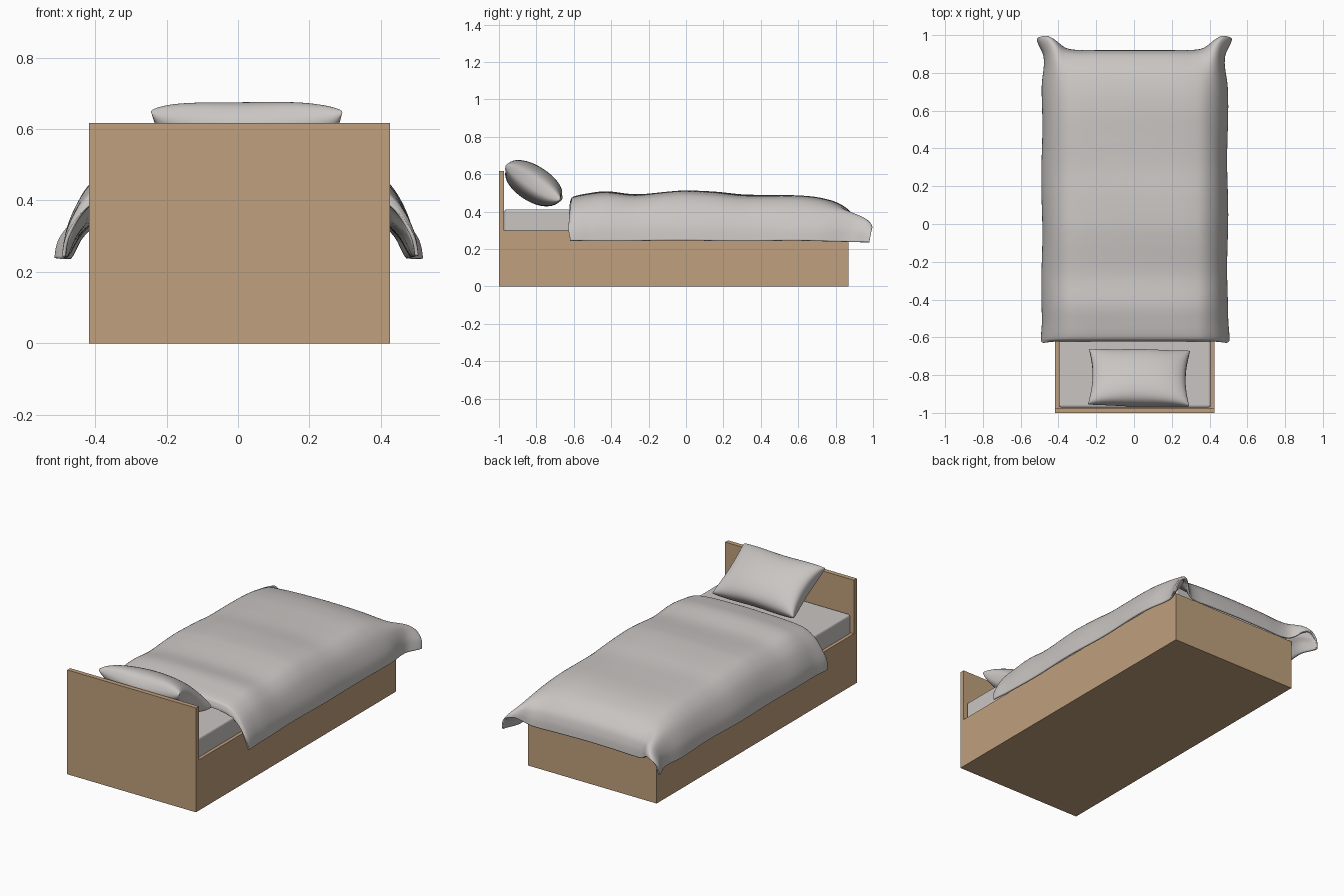
import bpy, bmesh, math
from mathutils import Vector, Matrix

if "Cube" in bpy.data.objects:
    bpy.data.objects.remove(bpy.data.objects["Cube"])


def material(name, rgb):
    m = bpy.data.materials.new(name)
    m.diffuse_color = (*rgb, 1)
    m.use_nodes = True
    m.node_tree.nodes["Principled BSDF"].inputs["Base Color"].default_value = m.diffuse_color
    return m


WOOD = material("oak_wood", (0.525, 0.35, 0.205))
LINEN = material("grey_linen", (0.585, 0.56, 0.545))


def finish(name, bm, mat, smooth=False):
    bmesh.ops.recalc_face_normals(bm, faces=bm.faces)
    me = bpy.data.meshes.new(name)
    bm.to_mesh(me)
    bm.free()
    me.materials.append(mat)
    ob = bpy.data.objects.new(name, me)
    bpy.context.collection.objects.link(ob)
    if smooth:
        me.shade_smooth()
    return ob


def box(name, lo, hi, mat, bevel=0):
    bm = bmesh.new()
    size = [b - a for a, b in zip(lo, hi)]
    mid = [(a + b) / 2 for a, b in zip(lo, hi)]
    bmesh.ops.create_cube(bm, size=1, matrix=Matrix.Translation(mid) @ Matrix.Diagonal((*size, 1)))
    if bevel:
        bmesh.ops.bevel(bm, geom=bm.edges[:], offset=bevel, segments=3, profile=0.5, affect='EDGES')
    return finish(name, bm, mat)


def spline(table, t):
    """Catmull-Rom through the table rows, t in row units."""
    n = len(table) - 1
    i = min(int(t), n - 1)
    f = t - i
    p0, p1, p2, p3 = (table[max(0, min(n, k))] for k in (i - 1, i, i + 1, i + 2))
    return [0.5 * (2 * b + (c - a) * f + (2 * a - 5 * b + 4 * c - d) * f * f
                   + (3 * b - a - 3 * c + d) * f ** 3) for a, b, c, d in zip(p0, p1, p2, p3)]


def smoothstep(a, b, x):
    t = max(0, min(1, (x - a) / (b - a)))
    return t * t * (3 - 2 * t)


# Wooden frame and headboard, mattress
CX = 0.004
box("bed_base", (CX - 0.421, -0.98, 0), (CX + 0.421, 0.87, 0.30), WOOD)
box("headboard", (CX - 0.421, -1.0, 0), (CX + 0.421, -0.973, 0.617), WOOD)
box("mattress", (CX - 0.402, -0.971, 0.29), (CX + 0.402, 0.85, 0.412), LINEN, 0.012)

# Duvet across: x, side drop fraction, drop at the foot, y at the foot
ACROSS = [(0, 0, .205, .922), (.2, .01, .205, .922), (.31, .04, .20, .922), (.37, .10, .175, .935),
          (.42, .25, .10, .975), (.455, .45, .05, .996), (.482, .72, .015, .99), (.492, 1, 0, .98)]
# Duvet along: y, top height, foot drop fraction
ALONG = [(-.622, .435, 0), (-.618, .458, 0), (-.60, .48, 0), (-.52, .497, 0), (-.42, .508, 0),
         (-.27, .494, 0), (-.1, .508, 0), (0, .513, 0), (.15, .506, 0), (.3, .492, 0),
         (.45, .490, 0), (.6, .488, 0), (.72, .486, .06), (.82, .483, .2), (.89, .48, .45),
         (.915, .48, .72), (.922, .48, 1)]
NA, NL, SUB = len(ACROSS) - 1, len(ALONG) - 1, 6


def duvet_point(a, l):
    side = -1 if a < 0 else 1
    x, drop, foot_drop, foot_y = spline(ACROSS, abs(a))
    y, top, f = spline(ALONG, l)
    hang = smoothstep(.1, .9, drop)
    x += hang * (0.003 * math.sin(y * 11 + side) + 0.008 * smoothstep(-.5, -.62, y))
    x += hang * (0.026 * smoothstep(.84, .92, y) - 0.014 * math.exp(-((y - .82) / .06) ** 2))
    hem = 0.245 + 0.002 * math.sin(y * 9 + side * 2) - 0.006 * smoothstep(.5, .9, y)
    z = hem + (top - hem) * (1 - drop) - foot_drop * f
    z += 0.0015 * math.sin(7 * side * x + 9 * y) * (1 - drop)
    y += (foot_y - .922) * smoothstep(.70, .922, y)
    # front edge fans out a little on the sides instead of tucking under
    y -= hang * (0.010 * max(0, 1 - l) - 0.012 * smoothstep(.6, 1, drop) * max(0, 1 - l / 4))
    return Vector((CX + side * x, y, z))


bm = bmesh.new()
cols, rows = 2 * NA * SUB + 1, NL * SUB + 1
top = [[bm.verts.new(duvet_point(i / SUB - NA, j / SUB)) for i in range(cols)] for j in range(rows)]
for j in range(rows - 1):
    for i in range(cols - 1):
        bm.faces.new((top[j][i], top[j][i + 1], top[j + 1][i + 1], top[j + 1][i]))
bm.normal_update()
# Padded underside, pinched towards the hem and thin in the hanging corners
under = []
for j in range(rows):
    line = []
    for i in range(cols):
        da = (NA - abs(i / SUB - NA)) / 1.5
        dl = min(j / SUB / 3, (rows - 1 - j) / SUB / 2.5)
        corner = smoothstep(0, 1.6, max(da / 2, dl))
        t = 0.010 + 0.045 * min(1, da, dl) * corner
        line.append(bm.verts.new(top[j][i].co - top[j][i].normal * t))
    under.append(line)
for j in range(rows - 1):
    for i in range(cols - 1):
        bm.faces.new((under[j][i], under[j + 1][i], under[j + 1][i + 1], under[j][i + 1]))
for j in range(rows - 1):
    for i in (0, cols - 1):
        bm.faces.new((top[j][i], top[j + 1][i], under[j + 1][i], under[j][i]))
for i in range(cols - 1):
    for j in (0, rows - 1):
        bm.faces.new((top[j][i], top[j][i + 1], under[j][i + 1], under[j][i]))
finish("duvet", bm, LINEN, True)

# Pillow: two puffed sheets sharing a pinched seam, leaning on the headboard
bm = bmesh.new()
N = 36
seam = {}
for s in (1, -1):
    grid = []
    for j in range(N + 1):
        line = []
        for i in range(N + 1):
            u = math.sin((i / N - .5) * math.pi)
            v = math.sin((j / N - .5) * math.pi)
            edge = i in (0, N) or j in (0, N)
            x = 0.268 * u * (1 - 0.08 * (1 - v * v))
            y = 0.172 * v * (1 - 0.05 * (1 - u * u))
            puff = max(0, 1 - u * u) ** 0.32 * max(0, 1 - v * v) ** 0.4
            z = s * (0.088 if s > 0 else 0.102) * puff + 0.005 * math.sin(19 * x + 8 * y) * (1 - puff)
            if edge and (i, j) in seam:
                vert = seam[i, j]
            else:
                vert = bm.verts.new((x, y, z))
                if edge:
                    seam[i, j] = vert
            line.append(vert)
        grid.append(line)
    for j in range(N):
        for i in range(N):
            bm.faces.new((grid[j][i], grid[j][i + 1], grid[j + 1][i + 1], grid[j + 1][i]))
pillow = finish("pillow", bm, LINEN, True)
pillow.location = (0.027, -0.813, 0.556)
pillow.rotation_euler = (math.radians(-33), 0, math.radians(-1))
